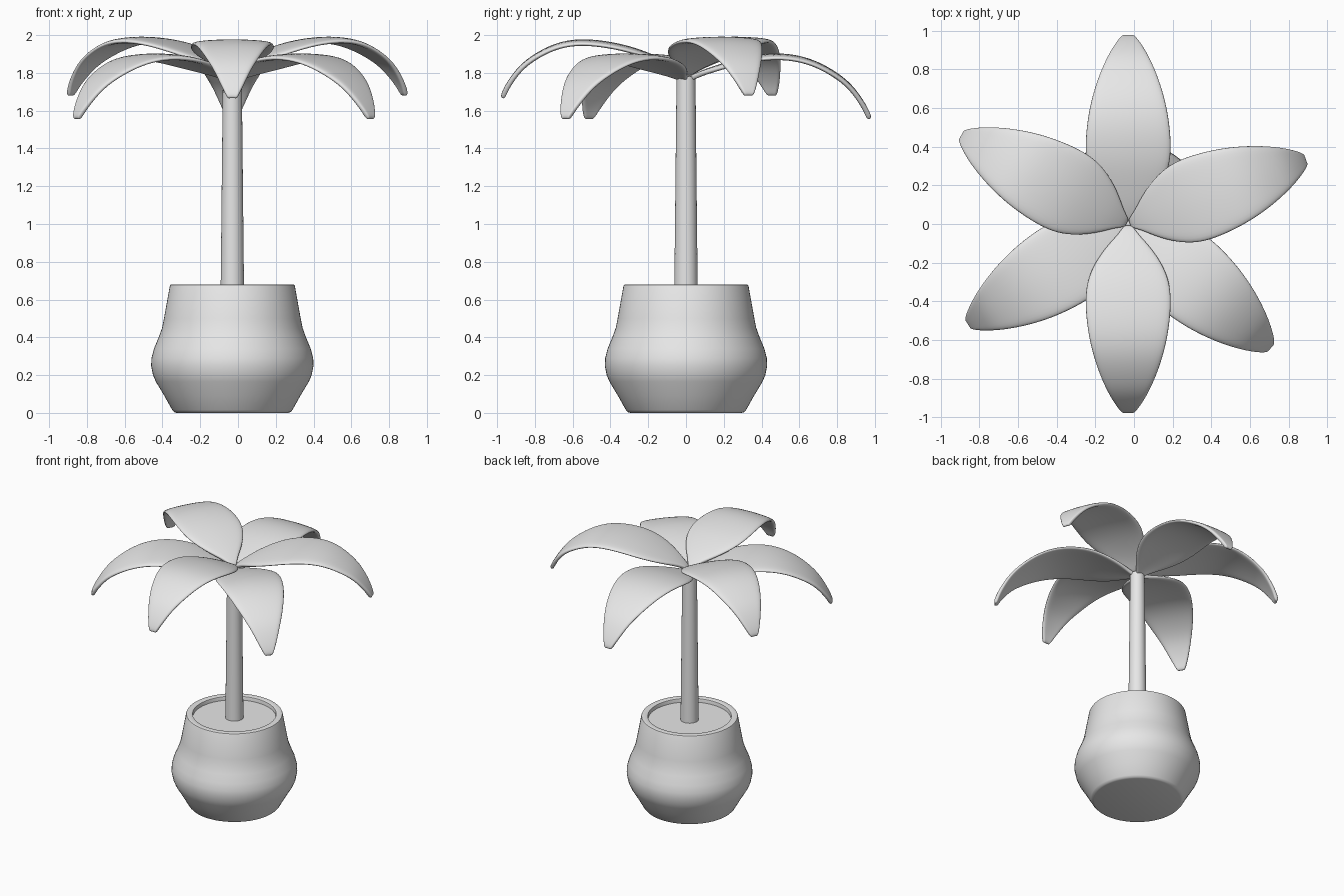
import bpy
import bmesh
import math
from mathutils import Matrix, Vector

cube = bpy.data.objects.get("Cube")
if cube:
    bpy.data.objects.remove(cube, do_unlink=True)

AXIS = Vector((-0.03, 0, 0))   # the plant stands slightly off centre

grey = bpy.data.materials.new("plain grey")
grey.use_nodes = True
grey.diffuse_color = (0.8, 0.8, 0.8, 1)
grey.node_tree.nodes["Principled BSDF"].inputs["Base Color"].default_value = (0.8, 0.8, 0.8, 1)


def finish(name, bm, angle):
    mesh = bpy.data.meshes.new(name)
    bm.to_mesh(mesh)
    bm.free()
    mesh.materials.append(grey)
    obj = bpy.data.objects.new(name, mesh)
    bpy.context.collection.objects.link(obj)
    bpy.ops.object.select_all(action='DESELECT')
    obj.select_set(True)
    bpy.context.view_layer.objects.active = obj
    bpy.ops.object.shade_smooth_by_angle(angle=math.radians(angle))
    return obj


def lathe(name, profile, steps=64):
    """Turn a (radius, height) profile around the plant axis."""
    bm = bmesh.new()
    verts = [bm.verts.new((r, 0, z)) for r, z in profile]
    edges = [bm.edges.new(pair) for pair in zip(verts, verts[1:])]
    bmesh.ops.spin(bm, geom=verts + edges, cent=(0, 0, 0), axis=(0, 0, 1),
                   angle=math.tau, steps=steps)
    bmesh.ops.remove_doubles(bm, verts=bm.verts, dist=0.0001)
    bmesh.ops.recalc_face_normals(bm, faces=bm.faces)
    bmesh.ops.translate(bm, verts=bm.verts, vec=AXIS)
    return finish(name, bm, 35)


# Leaf outline: distance from the axis and half width
OUTLINE = [(0, .02), (.05, .055), (.11, .115), (.2, .18), (.3, .22), (.4, .227),
           (.5, .22), (.6, .205), (.7, .18), (.8, .145), (.88, .107),
           (.94, .07), (.97, .045), (.985, .025)]
# Height of the leaf's top along the same stations
HIGH = [1.80, 1.835, 1.87, 1.91, 1.945, 1.967, 1.98, 1.98,
        1.957, 1.905, 1.845, 1.765, 1.71, 1.67]
LOW = [1.775, 1.80, 1.825, 1.855, 1.885, 1.902, 1.907, 1.895,
       1.862, 1.805, 1.74, 1.655, 1.60, 1.56]


def leaf(name, degrees, heights, lift=0):
    """Arched blade, slightly drooping at its edges, pointing outwards."""
    bm = bmesh.new()
    rows = []
    for (r, half), z in zip(OUTLINE, heights):
        rise = lift * min(1, r / 0.4)
        rows.append([bm.verts.new((r, half * s, z + rise - 0.015 * s * s * half / 0.22))
                     for s in (-1, -0.6, 0, 0.6, 1)])
    for a, b in zip(rows, rows[1:]):
        for i in range(len(a) - 1):
            bm.faces.new((a[i], b[i], b[i + 1], a[i + 1]))
    turn = Matrix.Translation(AXIS) @ Matrix.Rotation(math.radians(degrees), 4, 'Z')
    bmesh.ops.transform(bm, matrix=turn, verts=bm.verts)
    obj = finish(name, bm, 180)
    solid = obj.modifiers.new("thickness", 'SOLIDIFY')
    solid.thickness = 0.027
    solid.offset = -1
    smooth = obj.modifiers.new("smooth", 'SUBSURF')
    smooth.levels = smooth.render_levels = 2
    return obj


# Pot with a rounded belly and an open rim
lathe("pot", [(0, 0), (.295, 0), (.308, .004), (.318, .015), (.36, .09), (.405, .165),
              (.42, .2), (.43, .25), (.428, .29), (.415, .34), (.39, .4), (.372, .45),
              (.362, .5), (.331, .672), (.328, .678), (.322, .68),
              (.292, .68), (.286, .677), (.284, .67), (.284, .62), (0, .62)])

# Soil and trunk
lathe("soil", [(0, .63), (.284, .63), (.284, .65), (0, .65)])
lathe("trunk", [(0, .64), (.062, .64), (.05, 1.78), (0, 1.78)], 40)

# Crown: three raised leaves over three lower ones
leaf("front_upper_leaf", 270, HIGH)
leaf("left_upper_leaf", 20, HIGH, 0.014)
leaf("right_upper_leaf", 152, HIGH, 0.014)
leaf("back_lower_leaf", 90, LOW)
leaf("right_lower_leaf", 212, LOW)
leaf("left_lower_leaf", 319, LOW)
